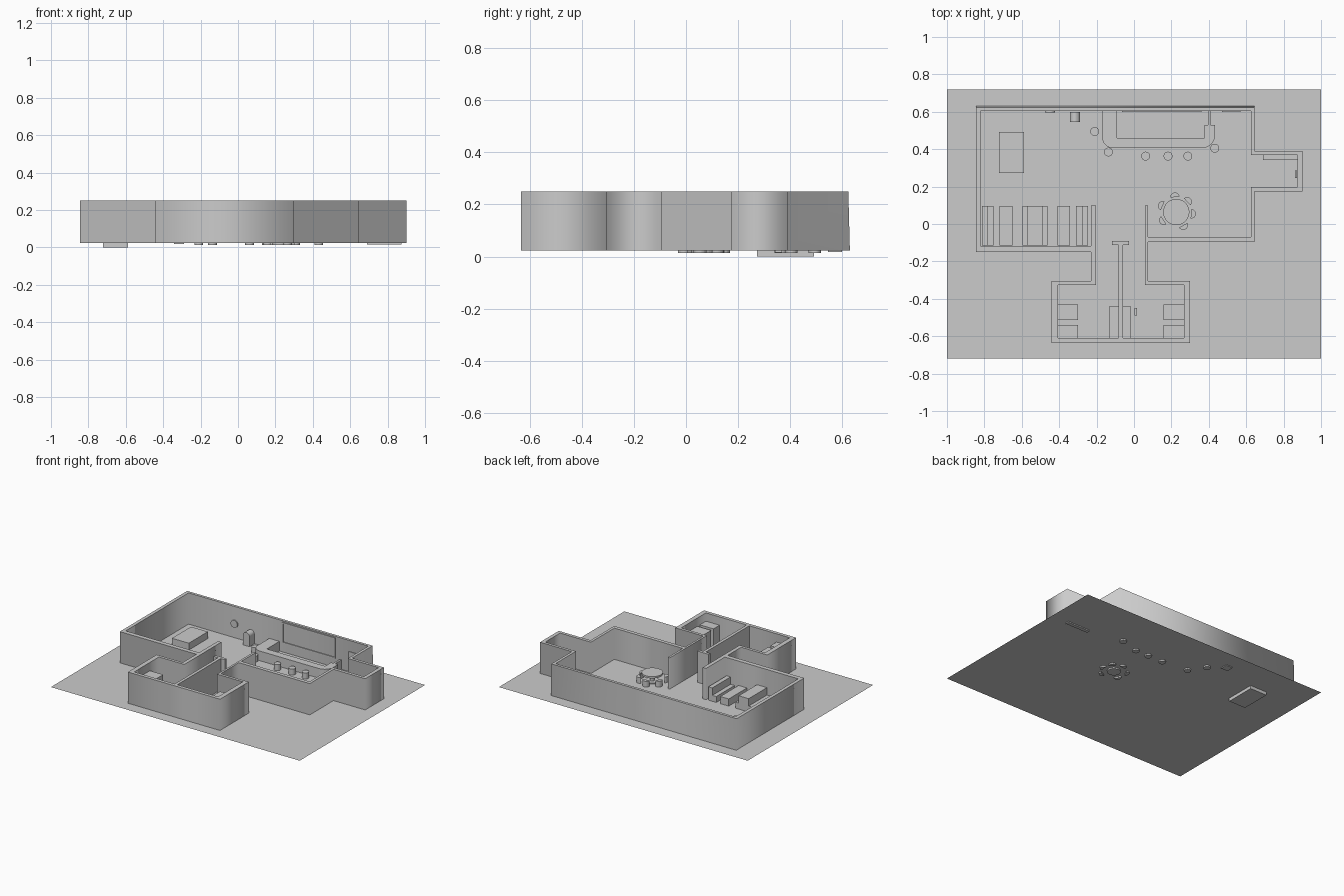
import bpy, bmesh, math
from mathutils import Matrix, Vector

if "Cube" in bpy.data.objects:
    bpy.data.objects.remove(bpy.data.objects["Cube"])

FLOOR, LOW, TOP = 0.023, 0.013, 0.25


def add_mesh(name, bm):
    me = bpy.data.meshes.new(name)
    bm.to_mesh(me)
    bm.free()
    ob = bpy.data.objects.new(name, me)
    bpy.context.collection.objects.link(ob)
    return ob


def box(name, x0, x1, y0, y1, z0, z1):
    bm = bmesh.new()
    bmesh.ops.create_cube(bm, size=1)
    for v in bm.verts:
        v.co = Vector((x0 if v.co.x < 0 else x1, y0 if v.co.y < 0 else y1, z0 if v.co.z < 0 else z1))
    return add_mesh(name, bm)


def prism(name, pts, z0, z1, matrix=None):
    bm = bmesh.new()
    f = bm.faces.new([bm.verts.new((x, y, z0)) for x, y in pts])
    ext = bmesh.ops.extrude_face_region(bm, geom=[f])
    for v in ext["geom"]:
        if isinstance(v, bmesh.types.BMVert):
            v.co.z = z1
    bmesh.ops.recalc_face_normals(bm, faces=bm.faces[:])
    if matrix:
        bm.transform(matrix)
    return add_mesh(name, bm)


def arc(cx, cy, r, a0, a1, n):
    return [(cx + r * math.cos(math.radians(a0 + (a1 - a0) * i / n)),
             cy + r * math.sin(math.radians(a0 + (a1 - a0) * i / n))) for i in range(n + 1)]


def disc(name, x, y, r, z0, z1, n=32):
    return prism(name, arc(x, y, r, 0, 360, n)[:-1], z0, z1)


# ground sheet
bm = bmesh.new()
bm.faces.new([bm.verts.new((x, y, FLOOR)) for x, y in ((-1, -.72), (1, -.72), (1, .72), (-1, .72))])
add_mesh("ground", bm)

# building walls: outer outline with inner outline as a hole
outer = [(-.845, .63), (-.845, -.15), (-.23, -.15), (-.23, -.305), (-.44, -.305), (-.44, -.635),
         (.3, -.635), (.3, -.305), (.075, -.305), (.075, -.097), (.645, -.097), (.645, .175),
         (.9, .175), (.9, .39), (.645, .39), (.645, .63)]
inner = [(-.82, .604), (-.82, -.118), (-.23, -.118), (-.23, .098), (-.203, .098), (-.203, -.326),
         (-.407, -.326), (-.407, -.61), (.267, -.61), (.267, -.326), (.06, -.326), (.06, .1),
         (.076, .1), (.076, -.07), (.625, -.07), (.625, .198), (.873, .198), (.873, .369),
         (.625, .369), (.625, .604)]
cu = bpy.data.curves.new("wall_outline", 'CURVE')
cu.dimensions, cu.fill_mode, cu.extrude = '2D', 'BOTH', (TOP - FLOOR) / 2
for loop in (outer, inner):
    s = cu.splines.new('POLY')
    s.points.add(len(loop) - 1)
    for p, (x, y) in zip(s.points, loop):
        p.co = (x, y, 0, 1)
    s.use_cyclic_u = True
tmp = bpy.data.objects.new("wall_outline", cu)
bpy.context.collection.objects.link(tmp)
me = bpy.data.meshes.new_from_object(tmp.evaluated_get(bpy.context.evaluated_depsgraph_get()))
bpy.data.objects.remove(tmp)
for v in me.vertices:
    v.co.z += (TOP + FLOOR) / 2
    if v.co.y > .62 and v.co.z > .2:
        v.co.y = .624
walls = bpy.data.objects.new("walls", me)
bpy.context.collection.objects.link(walls)

# washroom divider with T-shaped end
box("divider_wall", -.082, -.06, -.612, -.112, FLOOR, TOP)
box("divider_end", -.118, -.027, -.112, -.091, FLOOR, TOP)

# washroom stalls, and sink counters on both sides of the divider
for side, x0, x1 in (("left", -.407, -.3), ("right", .157, .267)):
    box(side + "_stall_back", x0, x1, -.513, -.43, FLOOR, .19)
    box(side + "_stall_front", x0, x1, -.61, -.54, FLOOR, .19)
box("left_sink_counter", -.13, -.082, -.61, -.438, FLOOR, .085)
box("right_sink_counter", -.06, -.018, -.61, -.438, FLOOR, .085)

# bar counter with rounded front corners
bar = [(-.171, .604)] + arc(-.111, .466, .06, 180, 270, 8) + arc(.365, .474, .068, 270, 360, 8)
bar += [(.433, .53), (.41, .53), (.41, .604), (.396, .604), (.396, .53), (.378, .53), (.378, .46),
        (-.09, .46), (-.09, .604)]
prism("bar_counter", bar, FLOOR, .093)

# bar stools
for x, y in ((-.21, .495), (-.137, .385), (.062, .363), (.182, .363), (.288, .363), (.432, .405)):
    disc("bar_stool", x, y, .0235, LOW, .067)

# wall frame behind the bar and back door
fx0, fx1, fz0, fz1 = -.065, .36, .09, .24
for x0, x1, z0, z1 in ((fx0, fx1, fz1 - .008, fz1), (fx0, fx1, fz0, fz0 + .008),
                       (fx0, fx0 + .008, fz0, fz1), (fx1 - .008, fx1, fz0, fz1)):
    box("bar_mirror_frame", x0, x1, .598, .605, z0, z1)
box("back_door", .47, .57, .6, .605, FLOOR, .17)

# round board on the back wall and arched music machine
stand = Matrix.Rotation(math.pi / 2, 4, 'X')
prism("wall_board", arc(0, 0, .027, 0, 360, 32)[:-1], 0, .008,
      Matrix.Translation((-.45, .604, .125)) @ stand)
prism("music_machine", [(-.027, 0)] + arc(0, .075, .027, 180, 0, 12) + [(.027, 0)], 0, .055,
      Matrix.Translation((-.316, .6, .018)) @ stand)

# game table
box("game_table", -.722, -.587, .273, .492, 0, .073)

# booths: seats, tables and backs, mirrored about x = -0.53
for m in (-1, 1):
    for name, a, b, h in (("booth_back", .252, .284, .12), ("booth_seat", .22, .252, .066),
                          ("booth_table", .12, .188, .075), ("booth_inner_seat", .04, .067, .066)):
        xs = sorted((-.53 + m * a, -.53 + m * b))
        box(name, *xs, -.115, .095, FLOOR, h)
box("booth_middle_back", -.57, -.49, -.115, .095, FLOOR, .12)

# round table with half-round stools
tx, ty = .226, .064
disc("round_table_top", tx, ty, .07, .075, .088, 40)
disc("round_table_post", tx, ty, .015, .02, .075, 16)
disc("round_table_base", tx, ty, .045, LOW, .03)
for ang in (95, 156, 213, 298, 353, 43):
    mat = Matrix.Translation((tx, ty, 0)) @ Matrix.Rotation(math.radians(ang), 4, 'Z')
    prism("half_round_stool", arc(.08, 0, .025, -90, 90, 12), LOW, .065, mat)

# annex bench and small wall fittings
box("annex_bench", .69, .873, .343, .369, .015, .1)
for x, y in ((.866, .265), (.01, -.47)):
    box("small_fitting", x - .006, x + .006, y - .02, y + .02, .1, .112)
